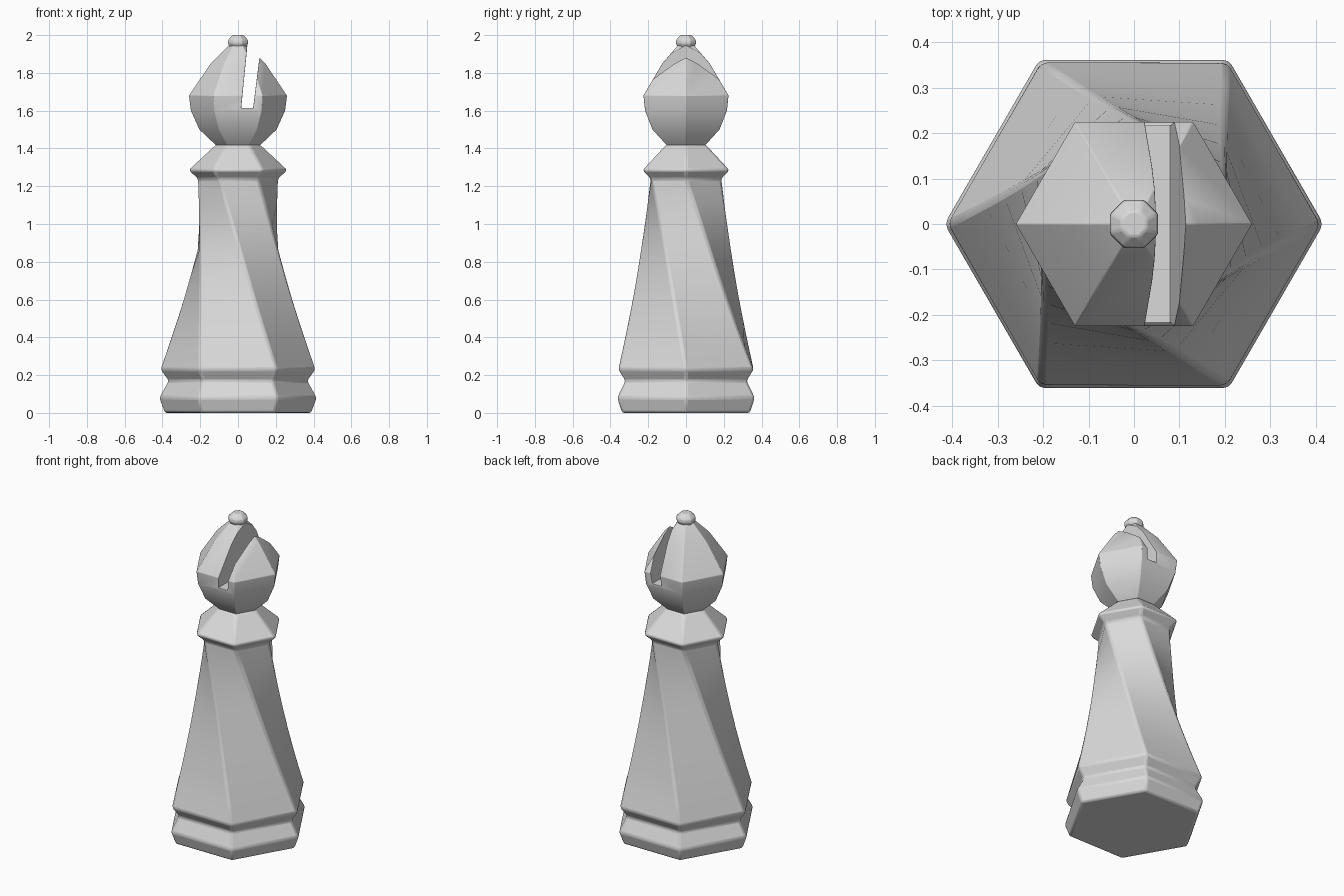
import bpy, bmesh, math
from mathutils import Vector

if "Cube" in bpy.data.objects:
    bpy.data.objects.remove(bpy.data.objects["Cube"])

ivory = bpy.data.materials.new("light grey")
ivory.diffuse_color = (0.7, 0.7, 0.7, 1)
ivory.use_nodes = True
ivory.node_tree.nodes["Principled BSDF"].inputs["Base Color"].default_value = ivory.diffuse_color


def ring(r, z, turn=0, sides=6):
    return [Vector((r * math.cos(a), r * math.sin(a), z))
            for a in (math.tau * i / sides + math.radians(turn) for i in range(sides))]


def loft(name, rings, caps=(True, True)):
    bm = bmesh.new()
    rows = [[bm.verts.new(p) for p in r] for r in rings]
    n = len(rows[0])
    for lo, hi in zip(rows, rows[1:]):
        for i in range(n):
            j = (i + 1) % n
            bm.faces.new((lo[i], lo[j], hi[j], hi[i]))
    if caps[0]:
        bm.faces.new(rows[0][::-1])
    if caps[1]:
        bm.faces.new(rows[-1])
    bmesh.ops.recalc_face_normals(bm, faces=bm.faces[:])
    me = bpy.data.meshes.new(name)
    bm.to_mesh(me)
    bm.free()
    ob = bpy.data.objects.new(name, me)
    bpy.context.collection.objects.link(ob)
    me.materials.append(ivory)
    return ob


def soften(ob, width):
    # small rounded edges
    m = ob.modifiers.new("edge_bevel", 'BEVEL')
    m.width = width
    m.segments = 2
    m.limit_method = 'ANGLE'
    m.angle_limit = math.radians(22)
    bpy.ops.object.select_all(action='DESELECT')
    ob.select_set(True)
    bpy.context.view_layer.objects.active = ob
    bpy.ops.object.shade_smooth_by_angle(angle=math.radians(25))


# hexagonal foot with a notch
foot = [ring(r, z) for r, z in ((.39, 0), (.42, .08), (.37, .17))]
# stem: straight edges running a sixth of a turn clockwise
low, high = ring(.413, .23), ring(.215, 1.24, -60)
stem = []
for k in range(9):
    t = k / 8
    s = 1 - .04 * math.sin(math.pi * t)
    row = [a.lerp(b, t) for a, b in zip(low, high)]
    stem.append([Vector((p.x * s, p.y * s, p.z)) for p in row])
# collar continues from the turned top
collar = [ring(r, z, -60) for r, z in ((.265, 1.285), (.12, 1.42))]
soften(loft("foot_stem_and_collar", foot + stem + collar), .012)

# head
head = loft("head", [ring(r, z) for r, z in (
    (.11, 1.41), (.205, 1.5), (.25, 1.6), (.26, 1.68), (.145, 1.85), (.05, 1.945))])

# wedge cutter for the slot
section = ((.017, 1.615), (.08, 1.615), (.135, 2.05), (.06, 2.05))
cutter = loft("slot_cutter", [[Vector((x, y, z)) for x, z in section] for y in (-.5, .5)])
cutter.hide_render = True
cutter.hide_set(True)
cut = head.modifiers.new("slot", 'BOOLEAN')
cut.operation = 'DIFFERENCE'
cut.solver = 'EXACT'
cut.object = cutter
soften(head, .008)

# finial
soften(loft("finial", [ring(r, z, 22.5, 8) for r, z in (
    (.04, 1.925), (.058, 1.955), (.056, 1.975), (.03, 2.0))]), .005)
